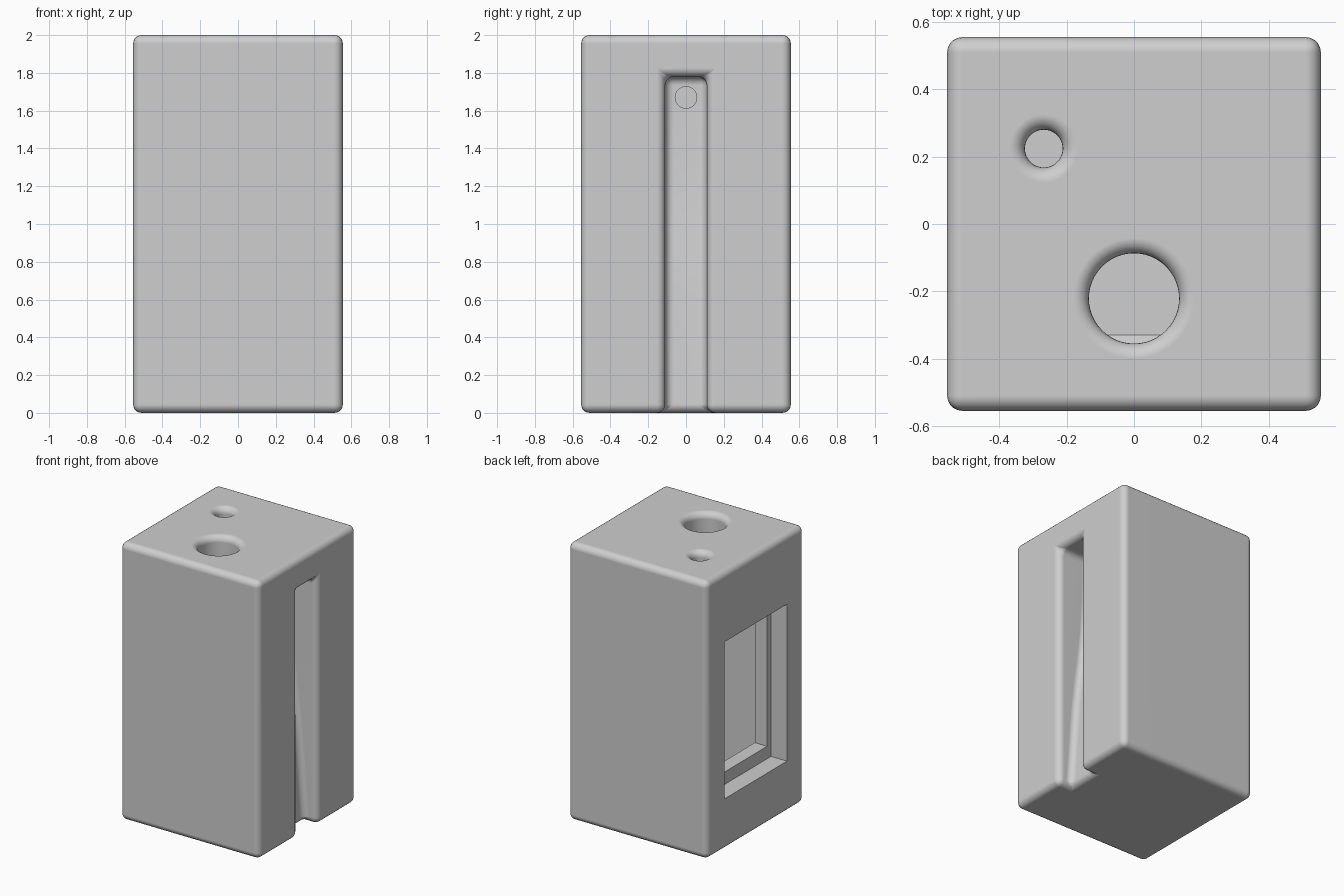
import bpy, bmesh, math
from mathutils import Matrix

if "Cube" in bpy.data.objects:
    bpy.data.objects.remove(bpy.data.objects["Cube"], do_unlink=True)

HALF, TALL, ROUND = 0.555, 2.0, 0.045
SHADE = (0.62, 0.62, 0.62, 1)

grey = bpy.data.materials.new("light_grey")
grey.use_nodes = True
grey.diffuse_color = SHADE
grey.node_tree.nodes["Principled BSDF"].inputs["Base Color"].default_value = SHADE


def new_object(name, bm):
    bmesh.ops.recalc_face_normals(bm, faces=bm.faces)
    mesh = bpy.data.meshes.new(name)
    bm.to_mesh(mesh)
    bm.free()
    mesh.materials.append(grey)
    obj = bpy.data.objects.new(name, mesh)
    bpy.context.collection.objects.link(obj)
    return obj


def box(name, x, y, z, chamfer=False):
    """Box from (min, max) ranges; chamfer cuts all edges off its -x face."""
    bm = bmesh.new()
    bmesh.ops.create_cube(bm, size=1)
    for v in bm.verts:
        v.co = [r[1] if c > 0 else r[0] for c, r in zip(v.co, (x, y, z))]
    if chamfer:
        edges = [e for e in bm.edges if any(v.co.x > 0 for v in e.verts)]
        bmesh.ops.bevel(bm, geom=edges, offset=ROUND, segments=1, affect='EDGES')
    return new_object(name, bm)


def ramp(name, half_width, profile):
    """Prism along y from an (x, z) outline."""
    bm = bmesh.new()
    face = bm.faces.new([bm.verts.new((x, -half_width, z)) for x, z in profile])
    moved = bmesh.ops.extrude_face_region(bm, geom=[face])["geom"]
    bmesh.ops.translate(bm, vec=(0, 2 * half_width, 0),
                        verts=[v for v in moved if isinstance(v, bmesh.types.BMVert)])
    return new_object(name, bm)


def flared_hole(name, x, y, radius, bottom):
    """Lathed cutter whose top opens out in a quarter round."""
    arc = [i * math.pi / 12 for i in range(7)]
    profile = [(0, bottom), (radius, bottom)]
    profile += [(radius + ROUND * (1 - math.cos(a)), TALL - ROUND + ROUND * math.sin(a)) for a in arc]
    profile += [(radius + ROUND, TALL + 0.1), (0, TALL + 0.1)]
    bm = bmesh.new()
    verts = [bm.verts.new((r, 0, z)) for r, z in profile]
    edges = [bm.edges.new(pair) for pair in zip(verts, verts[1:])]
    bmesh.ops.spin(bm, geom=verts + edges, cent=(0, 0, 0), axis=(0, 0, 1),
                   angle=math.tau, steps=48)
    bmesh.ops.remove_doubles(bm, verts=bm.verts, dist=1e-4)
    bmesh.ops.translate(bm, vec=(x, y, 0), verts=bm.verts)
    return new_object(name, bm)


def cross_hole(name, z, radius, x_from, x_to):
    """Round cutter lying along x."""
    bm = bmesh.new()
    place = Matrix.Translation(((x_from + x_to) / 2, 0, z)) @ Matrix.Rotation(math.pi / 2, 4, 'Y')
    bmesh.ops.create_cone(bm, cap_ends=True, segments=40, radius1=radius, radius2=radius,
                          depth=x_to - x_from, matrix=place)
    return new_object(name, bm)


def cut(target, cutter):
    mod = target.modifiers.new(cutter.name, 'BOOLEAN')
    mod.operation, mod.solver, mod.object = 'DIFFERENCE', 'EXACT', cutter
    bpy.ops.object.modifier_apply(modifier=mod.name)
    bpy.data.objects.remove(cutter, do_unlink=True)


# Block with a curved cable channel, rounded along every edge
body = box("housing", (-HALF, HALF), (-HALF, HALF), (0, TALL))
bpy.context.view_layer.objects.active = body
body.select_set(True)
channel_floor = [(0.463, -0.2), (0.405, 0.6), (0.382, 0.8), (0.355, 1.0),
                 (0.332, 1.2), (0.318, 1.4), (0.31, 1.6), (0.308, 1.78)]
cut(body, ramp("cable_channel", 0.11, [(0.7, -0.2)] + channel_floor + [(0.7, 1.78)]))
bevel = body.modifiers.new("rounding", 'BEVEL')
bevel.width, bevel.segments, bevel.use_clamp_overlap = ROUND, 5, False
bevel.limit_method, bevel.angle_limit = 'ANGLE', math.radians(40)
bpy.ops.object.modifier_apply(modifier=bevel.name)

# Cable hole at the head of the channel, leading to the inner cavity
cut(body, cross_hole("cable_hole", 1.67, 0.057, 0.15, 0.4))
cut(body, box("cavity", (-0.33, 0.25), (-0.375, 0.375), (0.17, 1.8), chamfer=True))

# Stepped window that opens into the cavity
cut(body, box("window_opening", (-0.5, -0.25), (-0.312, 0.312), (0.46, 1.41)))
cut(body, box("window_recess", (-0.7, -0.428), (-0.357, 0.357), (0.37, 1.5)))

# Top holes
cut(body, flared_hole("large_hole", 0, -0.221, 0.134, 1.7))
cut(body, flared_hole("small_hole", -0.268, 0.224, 0.056, 1.7))

# Smooth roundings with level flat faces
bpy.ops.object.shade_smooth_by_angle(angle=math.radians(35))
weighted = body.modifiers.new("level_faces", 'WEIGHTED_NORMAL')
weighted.keep_sharp = True
bpy.ops.object.modifier_apply(modifier=weighted.name)
